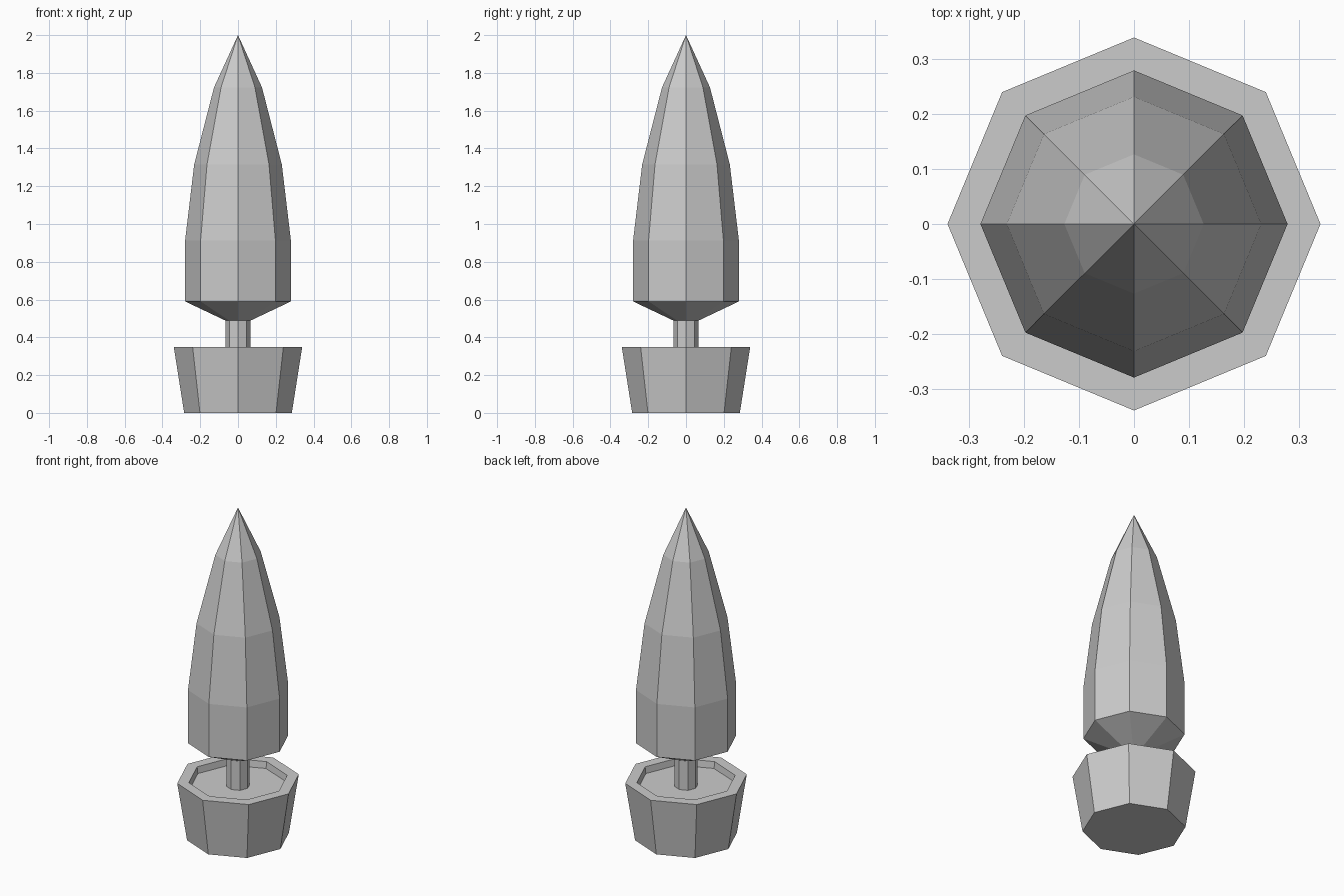
import bpy, bmesh, math

if "Cube" in bpy.data.objects:
    bpy.data.objects.remove(bpy.data.objects["Cube"])

SIDES = 8


def lathe(name, profile):
    """Revolve (radius, z) points into a closed eight-sided solid."""
    bm = bmesh.new()
    rings = []
    for r, z in profile:
        if r == 0:
            rings.append([bm.verts.new((0, 0, z))])
        else:
            rings.append([bm.verts.new((r * math.cos(math.tau * i / SIDES),
                                        r * math.sin(math.tau * i / SIDES), z))
                          for i in range(SIDES)])
    for low, high in zip(rings, rings[1:]):
        for i in range(SIDES):
            j = (i + 1) % SIDES
            if len(high) == 1:
                bm.faces.new((low[i], low[j], high[0]))
            else:
                bm.faces.new((low[i], low[j], high[j], high[i]))
    # Flat caps on open ends
    for ring in (rings[0], rings[-1]):
        if len(ring) > 1:
            bm.faces.new(ring)
    bmesh.ops.recalc_face_normals(bm, faces=bm.faces)
    mesh = bpy.data.meshes.new(name)
    bm.to_mesh(mesh)
    bm.free()
    obj = bpy.data.objects.new(name, mesh)
    bpy.context.collection.objects.link(obj)
    return obj


# Tapered pot with a rim and sunken soil surface
lathe("pot", [(0.285, 0), (0.34, 0.35), (0.275, 0.35), (0.27, 0.31)])

# Short trunk standing in the soil
lathe("trunk", [(0.065, 0.31), (0.065, 0.488)])

# Tall pointed foliage
lathe("foliage", [(0.065, 0.488), (0.28, 0.59), (0.28, 0.913),
                  (0.232, 1.315), (0.127, 1.723), (0, 2.0)])
